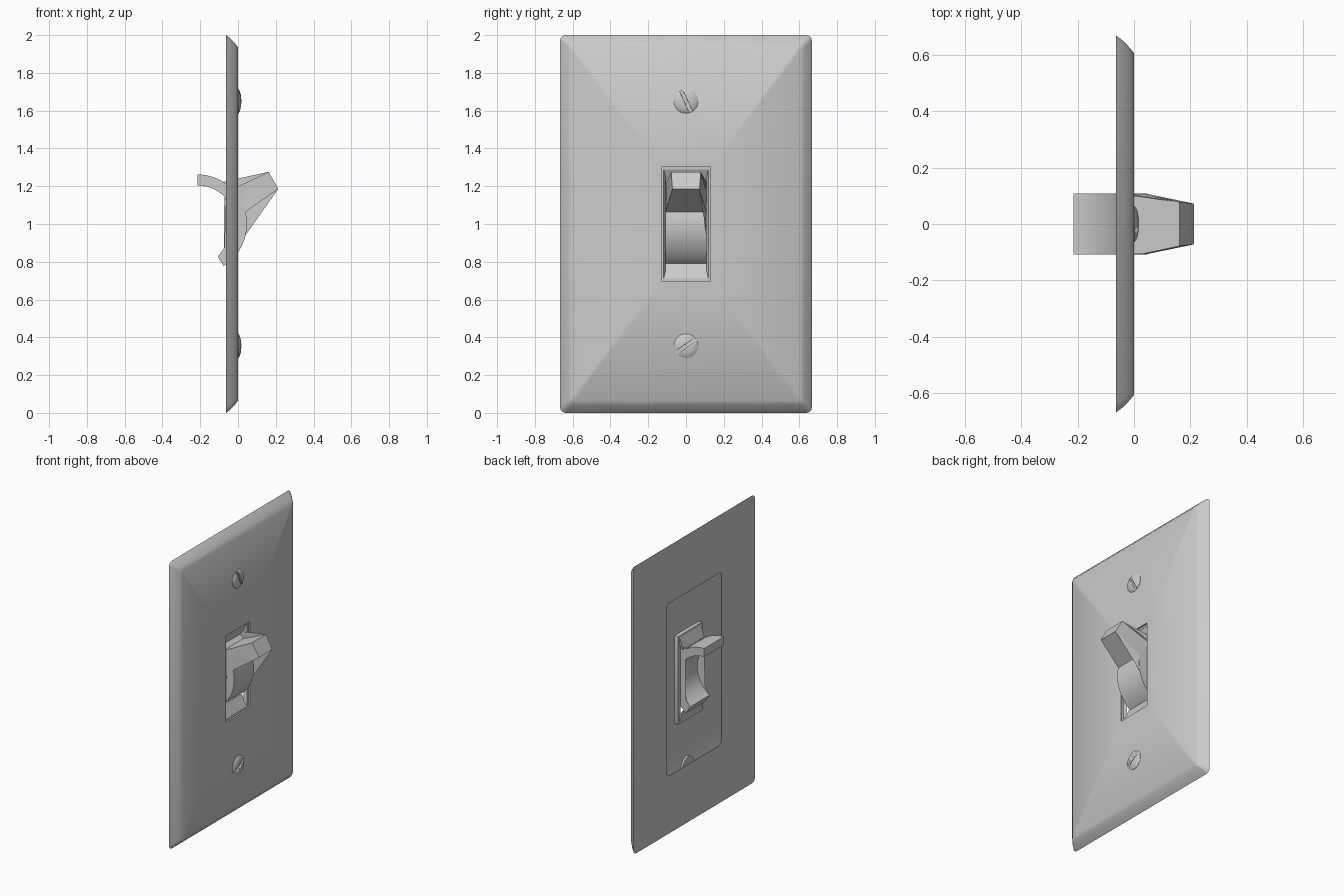
import bpy, bmesh, math
from mathutils import Matrix

if "Cube" in bpy.data.objects:
    bpy.data.objects.remove(bpy.data.objects["Cube"], do_unlink=True)

grey = bpy.data.materials.new("light grey plastic")
grey.use_nodes = True
COLOUR = (0.6, 0.6, 0.6, 1)
grey.diffuse_color = COLOUR
grey.node_tree.nodes["Principled BSDF"].inputs["Base Color"].default_value = COLOUR


def finish(name, bm, angle=35):
    bmesh.ops.recalc_face_normals(bm, faces=bm.faces)
    mesh = bpy.data.meshes.new(name)
    bm.to_mesh(mesh)
    bm.free()
    mesh.materials.append(grey)
    ob = bpy.data.objects.new(name, mesh)
    bpy.context.collection.objects.link(ob)
    bpy.ops.object.select_all(action='DESELECT')
    ob.select_set(True)
    bpy.context.view_layer.objects.active = ob
    bpy.ops.object.shade_smooth_by_angle(angle=math.radians(angle))
    return ob


def rounded_rect(half_w, half_h, r, steps=3):
    """Outline points, corner by corner."""
    pts = []
    for q, (sx, sy) in enumerate([(1, 1), (-1, 1), (-1, -1), (1, -1)]):
        for i in range(steps + 1):
            a = math.pi / 2 * (q + i / steps)
            pts.append((sx * (half_w - r) + r * math.cos(a),
                        sy * (half_h - r) + r * math.sin(a)))
    return pts


def loft(bm, rings, closed=False):
    loops = [[bm.verts.new(p) for p in ring] for ring in rings]
    n = len(loops[0])
    pairs = list(zip(loops, loops[1:])) + ([(loops[-1], loops[0])] if closed else [])
    for a, b in pairs:
        for i in range(n):
            j = (i + 1) % n
            bm.faces.new((a[i], a[j], b[j], b[i]))
    if not closed:
        bm.faces.new(loops[0])
        bm.faces.new(loops[-1])


# Wall plate: stepped opening, front, curved edge, flat back with a large
# cut-out, and the hollow space inside
PLATE = [  # x, half width, half height, corner radius
    (-0.034, 0.109, 0.288, 0.003), (-0.012, 0.118, 0.288, 0.003),
    (-0.012, 0.13, 0.302, 0.003), (0, 0.13, 0.302, 0.003),
    (0, 0.605, 0.935, 0.02), (-0.015, 0.624, 0.955, 0.02),
    (-0.038, 0.648, 0.98, 0.025), (-0.063, 0.667, 1.0, 0.03),
    (-0.063, 0.3, 0.6, 0.03), (-0.059, 0.3, 0.6, 0.03),
    (-0.059, 0.655, 0.988, 0.03), (-0.006, 0.6, 0.93, 0.02),
    (-0.006, 0.134, 0.306, 0.003), (-0.034, 0.134, 0.306, 0.003),
]
bm = bmesh.new()
loft(bm, [[(x, y, z + 1) for y, z in rounded_rect(w, h, r)]
          for x, w, h, r in PLATE], closed=True)
finish("wall_plate", bm, 60)

# Sloped ledges at the ends of the opening
for name, s in (("lower_ledge", -1), ("upper_ledge", 1)):
    section = [(-0.012, 0.29), (-0.055, 0.21), (-0.06, 0.215), (-0.034, 0.29)]
    bm = bmesh.new()
    loft(bm, [[(x, y, 1 + s * z) for x, z in section] for y in (-0.118, 0.118)])
    finish(name, bm)


# Toggle: curved rocker and tapered lever in one profile of (x, z, half width)
def arc(radius, start, end, steps):
    points = []
    for i in range(steps + 1):
        a = math.radians(start + (end - start) * i / steps)
        points.append((-0.215 + radius * math.cos(a), 1 + radius * math.sin(a), 0.108))
    return points


profile = (arc(0.262, 90, 45, 10)
           + [(0.03, 1.213, 0.106), (0.162, 1.276, 0.078), (0.213, 1.186, 0.072)]
           + arc(0.262, 14, -58, 16) + arc(0.204, -58, 90, 30))
bm = bmesh.new()
loft(bm, [[(x, side * w, z) for x, z, w in profile] for side in (-1, 1)])
bmesh.ops.triangulate(bm, faces=[f for f in bm.faces if len(f.verts) > 4])
finish("toggle", bm, 55)

# Domed slotted screws
for name, z, turn in (("upper_screw", 1.65, 25), ("lower_screw", 0.355, -55)):
    dome = [(-0.02, 0.064), (0.002, 0.064), (0.009, 0.054),
            (0.014, 0.038), (0.017, 0.018), (0.0175, 0.004)]
    bm = bmesh.new()
    loft(bm, [[(x, r * math.cos(k * math.tau / 32), z + r * math.sin(k * math.tau / 32))
               for k in range(32)] for x, r in dome])
    screw = finish(name, bm)
    bm = bmesh.new()
    bmesh.ops.create_cube(bm, size=1, matrix=Matrix.Translation((0.021, 0, z))
                          @ Matrix.Rotation(math.radians(turn), 4, 'X')
                          @ Matrix.Diagonal((0.036, 0.018, 0.2, 1)))
    cutter = finish(name + "_slot_cutter", bm)
    cut = screw.modifiers.new("slot", 'BOOLEAN')
    cut.operation, cut.object, cut.solver = 'DIFFERENCE', cutter, 'EXACT'
    bpy.context.view_layer.objects.active = screw
    bpy.ops.object.modifier_apply(modifier="slot")
    bpy.data.objects.remove(cutter, do_unlink=True)
